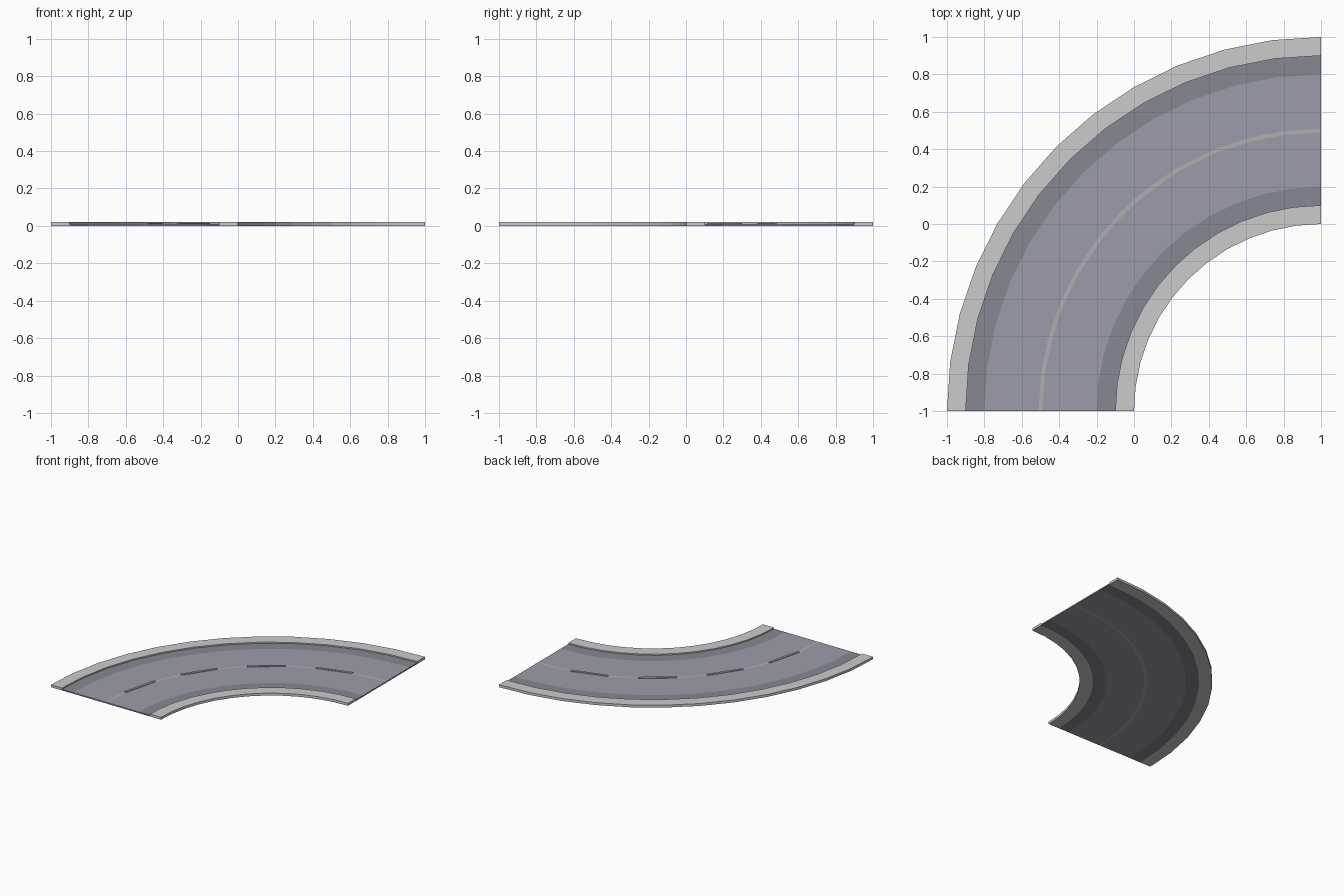
import bpy, bmesh, math

if "Cube" in bpy.data.objects:
    bpy.data.objects.remove(bpy.data.objects["Cube"])

CX, CY, STEPS = 1.0, -1.0, 12
ROAD_Z, KERB_Z = 0.01, 0.02


def material(name, rgb):
    m = bpy.data.materials.new(name)
    m.diffuse_color = (*rgb, 1)
    m.use_nodes = True
    m.node_tree.nodes["Principled BSDF"].inputs["Base Color"].default_value = m.diffuse_color
    return m


paving = material("paving", (0.55, 0.54, 0.56))
asphalt = material("asphalt", (0.33, 0.335, 0.40))
gutter = material("gutter", (0.24, 0.25, 0.29))
paint = material("paint", (0.43, 0.43, 0.43))


def finish(name, bm, mat):
    bmesh.ops.recalc_face_normals(bm, faces=bm.faces)
    me = bpy.data.meshes.new(name)
    bm.to_mesh(me)
    bm.free()
    me.materials.append(mat)
    ob = bpy.data.objects.new(name, me)
    bpy.context.collection.objects.link(ob)
    return ob


def sweep(name, r0, r1, top, mat):
    """Quarter-turn strip; walls buried between neighbouring strips are left out."""
    prof = [(r0, 0), (r0, ROAD_Z), (r0, top), (r1, top), (r1, ROAD_Z), (r1, 0)]
    prof = [p for i, p in enumerate(prof) if p not in prof[:i]]
    bm = bmesh.new()
    rings = []
    for s in range(STEPS + 1):
        a = math.pi / 2 * s / STEPS
        rings.append([bm.verts.new((CX - r * math.cos(a), CY + r * math.sin(a), z))
                      for r, z in prof])
    n = len(prof)
    for i in range(n):
        j = (i + 1) % n
        (ra, za), (rb, zb) = prof[i], prof[j]
        if ra == rb and ra not in (1.0, 2.0) and max(za, zb) <= ROAD_Z:
            continue
        for a, b in zip(rings, rings[1:]):
            bm.faces.new((a[i], a[j], b[j], b[i]))
    bm.faces.new(rings[0])
    bm.faces.new(rings[-1][::-1])
    return finish(name, bm, mat)


# Raised pavements on both sides
sweep("inner_pavement", 1.0, 1.1, KERB_Z, paving)
sweep("outer_pavement", 1.9, 2.0, KERB_Z, paving)

# Carriageway: gutters, two lanes and the flush centre line
sweep("inner_gutter", 1.1, 1.2, ROAD_Z, gutter)
sweep("inner_lane", 1.2, 1.49, ROAD_Z, asphalt)
sweep("centre_line", 1.49, 1.51, ROAD_Z, paint)
sweep("outer_lane", 1.51, 1.8, ROAD_Z, asphalt)
sweep("outer_gutter", 1.8, 1.9, ROAD_Z, gutter)

# Slim raised dashes along the centre line
for k in range(4):
    mid = math.radians(14.3 + 19.7 * k)
    bm = bmesh.new()
    bmesh.ops.create_cube(bm, size=1)
    bmesh.ops.scale(bm, vec=(0.02, 0.29, 0.006), verts=bm.verts)
    dash = finish(f"lane_dash_{k + 1}", bm, paint)
    dash.location = (CX - 1.495 * math.cos(mid), CY + 1.495 * math.sin(mid), 0.012)
    dash.rotation_euler.z = -mid
